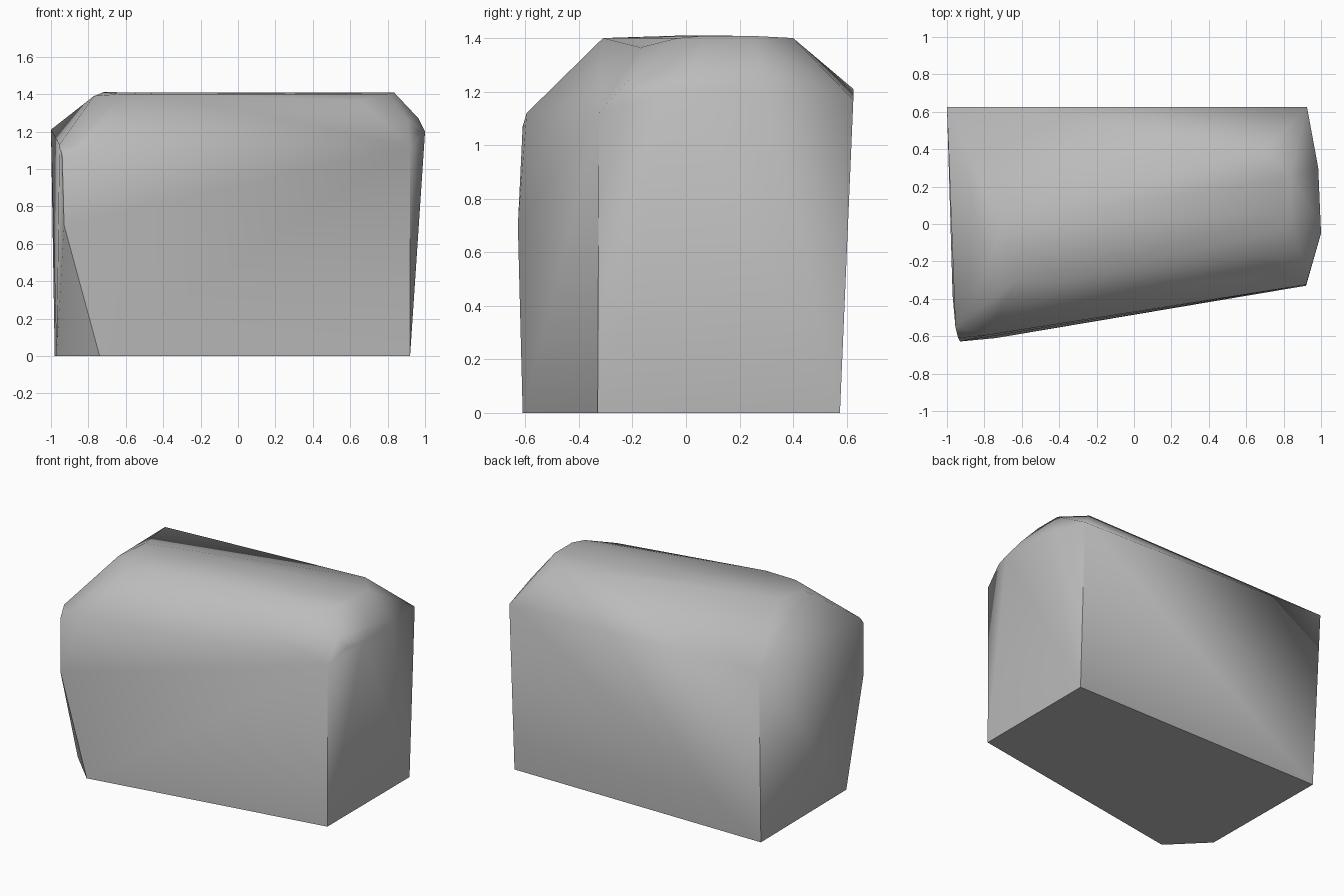
import bpy
import bmesh
from math import radians

# Remove the default object
default_cube = bpy.data.objects.get("Cube")
if default_cube:
    bpy.data.objects.remove(default_cube, do_unlink=True)


def flat_material(name, colour):
    """Create a plain single-colour material."""
    material = bpy.data.materials.new(name)
    material.use_nodes = True
    material.diffuse_color = colour
    shader = material.node_tree.nodes["Principled BSDF"]
    shader.inputs["Base Color"].default_value = colour
    shader.inputs["Roughness"].default_value = 0.9
    return material


def hull_object(name, corners, material, sharp_angle):
    """Wrap the corner points in a convex skin with soft and hard edges."""
    bm = bmesh.new()
    for corner in corners:
        bm.verts.new(corner)
    result = bmesh.ops.convex_hull(bm, input=bm.verts[:])
    spare = {v for key in ("geom_interior", "geom_unused")
             for v in result[key] if isinstance(v, bmesh.types.BMVert)}
    bmesh.ops.delete(bm, geom=list(spare), context='VERTS')
    bmesh.ops.dissolve_limit(bm, angle_limit=radians(0.5),
                             verts=bm.verts[:], edges=bm.edges[:])
    bmesh.ops.recalc_face_normals(bm, faces=bm.faces[:])
    mesh = bpy.data.meshes.new(name)
    bm.to_mesh(mesh)
    bm.free()
    mesh.materials.append(material)
    obj = bpy.data.objects.new(name, mesh)
    bpy.context.collection.objects.link(obj)
    bpy.ops.object.select_all(action='DESELECT')
    obj.select_set(True)
    bpy.context.view_layer.objects.active = obj
    bpy.ops.object.shade_smooth_by_angle(angle=sharp_angle)
    return obj


# Flat footprint with the front right corner cut off
base = [(-0.74, -0.61, 0), (0.92, -0.33, 0), (0.92, 0.575, 0),
        (-0.98, 0.575, 0), (-0.97, -0.38, 0)]

# Upper rim of the walls, with the bulge above the cut corner
rim = [(-0.93, -0.628, 0.7), (-0.94, -0.61, 1.07), (-0.79, -0.595, 1.12),
       (-0.955, -0.55, 1.13), (0.92, -0.325, 1.12), (0.925, 0.625, 1.17),
       (-1.0, 0.625, 1.21)]

# Leaning shoulder on the left end
shoulder = [(0.965, -0.17, 1.2), (1.0, -0.05, 1.2), (0.985, 0.3, 1.21),
            (0.965, 0.06, 1.27), (0.91, -0.2, 1.26)]

# Gently domed crown
crown = [(-0.4, -0.31, 1.4), (-0.63, -0.305, 1.4), (-0.77, -0.22, 1.39),
         (0.65, -0.17, 1.365), (0.8, -0.03, 1.4), (0.835, 0.06, 1.408),
         (0.835, 0.25, 1.408), (0.7, 0.4, 1.4), (-0.72, 0.0, 1.41)]

stone_grey = flat_material("stone grey", (0.5, 0.5, 0.5, 1))
hull_object("boulder", base + rim + shoulder + crown, stone_grey, radians(48))
